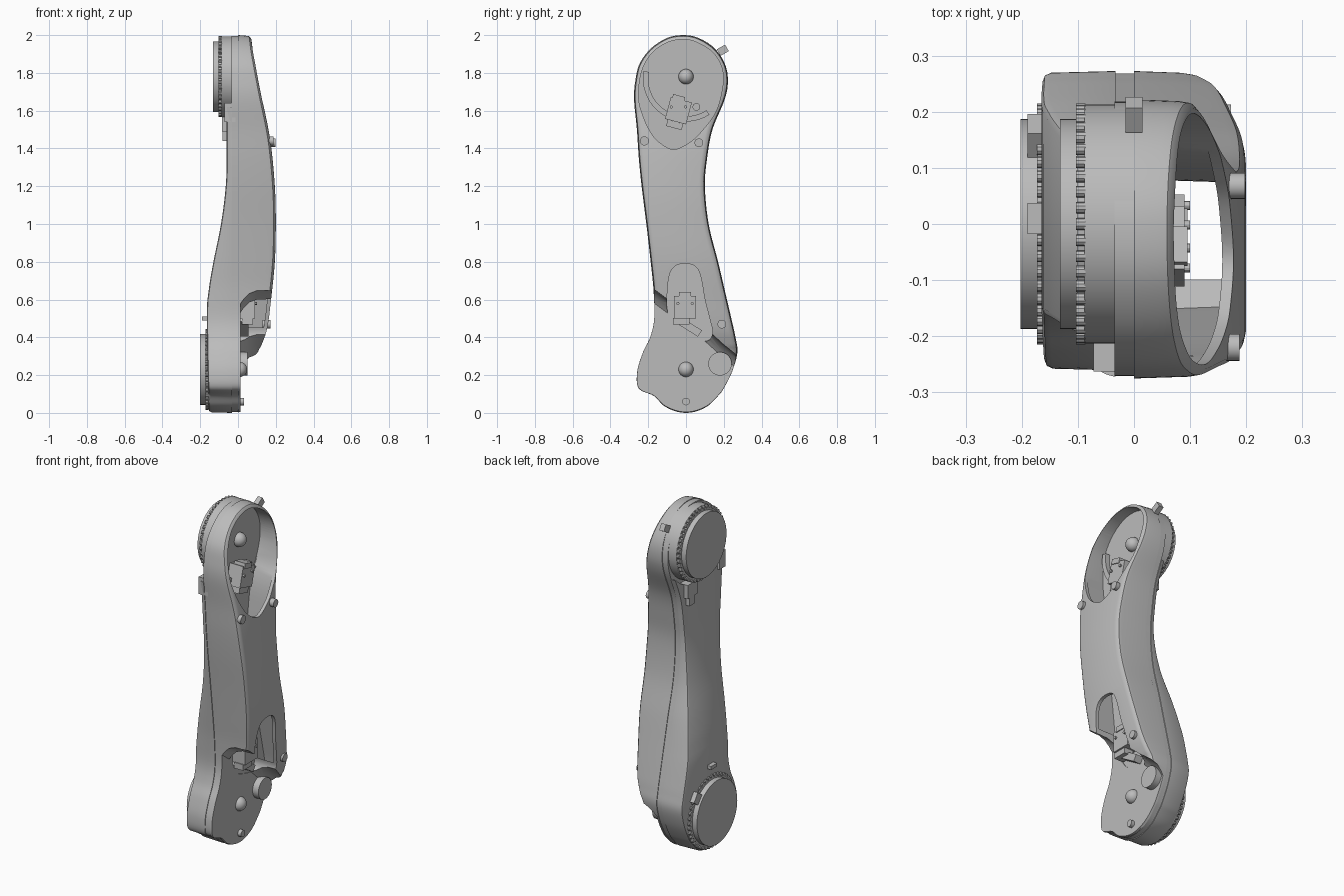
import bpy, bmesh, math
from mathutils import Matrix, Vector

cube = bpy.data.objects.get("Cube")
if cube:
    bpy.data.objects.remove(cube, do_unlink=True)

grey = bpy.data.materials.new("machine grey")
grey.use_nodes = True
grey.diffuse_color = (0.5, 0.5, 0.5, 1)
grey.node_tree.nodes["Principled BSDF"].inputs["Base Color"].default_value = (0.5, 0.5, 0.5, 1)


def finish(name, bm):
    bmesh.ops.recalc_face_normals(bm, faces=bm.faces)
    mesh = bpy.data.meshes.new(name)
    bm.to_mesh(mesh)
    bm.free()
    ob = bpy.data.objects.new(name, mesh)
    bpy.context.collection.objects.link(ob)
    mesh.materials.append(grey)
    return ob


def spline(keys, first, last, steps=6):
    """Smooth curve through the keys, with one extra key beyond each end."""
    k = [Vector(p) for p in [first, *keys, last]]
    out = []
    for a, b, c, d in zip(k, k[1:], k[2:], k[3:]):
        for i in range(steps):
            t = i / steps
            out.append(b + (c - a) * (t / 2) + (a * 2 - b * 5 + c * 4 - d) * (t * t / 2)
                       + (b * 3 - a - c * 3 + d) * (t ** 3 / 2))
    return out + [k[-2]]


def height_curve(keys):
    pts = spline(keys, keys[0], keys[-1])

    def value(z):
        for a, b in zip(pts, pts[1:]):
            if z <= b[0]:
                t = (z - a[0]) / max(b[0] - a[0], 1e-6)
                return a[1] + (b[1] - a[1]) * max(t, 0)
        return pts[-1][1]
    return value


def slab(name, keys, rings):
    """Outline given by (z, near y, far y); rings are (x by height, inset)."""
    swap = lambda p: (p[0], p[2], p[1])
    rows = spline(keys, swap(keys[1]), swap(keys[-2]))
    n = len(rows) - 1
    loop = [Vector((r[1], r[0])) for r in rows]
    loop += [Vector((r[2], r[0])) for r in rows[n - 1:0:-1]]
    m = len(loop)
    bm = bmesh.new()
    made = []
    for xfun, inset in rings:
        ring = []
        for i, p in enumerate(loop):
            d = (loop[(i + 1) % m] - loop[i - 1]).normalized()
            q = p + Vector((-d.y, d.x)) * inset
            ring.append(bm.verts.new((xfun(q.y), q.x, q.y)))
        made.append(ring)
    for a, b in zip(made, made[1:]):
        for i in range(m):
            j = (i + 1) % m
            bm.faces.new((a[i], a[j], b[j], b[i]))
    for ring in (made[0], made[-1]):
        for i in range(n):
            f = [ring[i], ring[i + 1], ring[(m - i - 1) % m], ring[(m - i) % m]]
            bm.faces.new(list(dict.fromkeys(f)))
    return finish(name, bm)


def prism(name, pts, rings):
    """Polygon in y, z carried along x; rings are (x, rise)."""
    bm = bmesh.new()
    made = [[bm.verts.new((x, y, z + rise)) for y, z in pts] for x, rise in rings]
    for a, b in zip(made, made[1:]):
        for i in range(len(pts)):
            j = (i + 1) % len(pts)
            bm.faces.new((a[i], a[j], b[j], b[i]))
    bm.faces.new(made[0])
    bm.faces.new(made[-1])
    return finish(name, bm)


def disc(name, x0, x1, y, z, r, top=None, segs=64):
    bm = bmesh.new()
    place = Matrix.Translation(((x0 + x1) / 2, y, z)) @ Matrix.Rotation(math.pi / 2, 4, "Y")
    bmesh.ops.create_cone(bm, cap_ends=True, segments=segs, radius1=r,
                          radius2=top or r, depth=x1 - x0, matrix=place)
    return finish(name, bm)


def box(name, pos, size, tilt=0):
    bm = bmesh.new()
    place = (Matrix.Translation(pos) @ Matrix.Rotation(math.radians(tilt), 4, "X")
             @ Matrix.Diagonal((*size, 1)))
    bmesh.ops.create_cube(bm, size=1, matrix=place)
    return finish(name, bm)


def cut(ob, *cutters):
    for c in cutters:
        mod = ob.modifiers.new("cut", "BOOLEAN")
        mod.operation, mod.solver, mod.object = "DIFFERENCE", "EXACT", c
    bpy.context.view_layer.update()
    deps = bpy.context.evaluated_depsgraph_get()
    mesh = bpy.data.meshes.new_from_object(ob.evaluated_get(deps), depsgraph=deps)
    ob.modifiers.clear()
    ob.data = mesh
    for c in cutters:
        bpy.data.objects.remove(c, do_unlink=True)


flat = lambda x: (lambda z: x)
outline = [(2, -.015, -.015), (1.985, -.1, .065), (1.93, -.185, .15), (1.85, -.245, .205),
           (1.76, -.268, .222), (1.66, -.275, .205), (1.5, -.26, .14), (1.35, -.25, .112),
           (1.2, -.235, .1), (1, -.21, .12), (.8, -.187, .17), (.65, -.172, .205),
           (.5, -.168, .24), (.4, -.19, .262), (.32, -.228, .272), (.22, -.258, .245),
           (.13, -.25, .2), (.09, -.17, .17), (.04, -.12, .12), (.01, -.06, .06), (0, 0, 0)]
face = height_curve([(0, .03), (.3, .1), (.36, .125), (.45, .155), (.6, .175), (.8, .195),
                     (1, .2), (1.2, .195), (1.45, .17), (1.7, .12), (1.9, .083), (2, .07)])
back = height_curve([(0, -.155), (.5, -.165), (.65, -.155), (.8, -.13), (1, -.09),
                     (1.2, -.065), (1.4, -.06), (2, -.065)])

# Hollow front shell with a teardrop opening, an arch and a diagonal cutaway
r = .03
shell = slab("front_shell", outline, [
    (flat(0), 0), (lambda z: face(z) - r, .003), (lambda z: face(z) - r * .4, r * .2),
    (lambda z: face(z) - r * .1, r * .55), (face, r)])
cavity = slab("cavity_cutter", outline, [(flat(-.01), .02), (lambda z: face(z) - .02, .026)])
slope = [(-.4, -.2), (-.4, .7), (-.16, .645), (-.1, .6), (0, .52), (.1, .45), (.2, .36),
         (.27, .305), (.4, .25), (.4, -.2)]
cut(cavity, prism("wall_keeper", slope, [(-.1, .035), (.4, .035)]))
diagonal = prism("diagonal_cutter", slope,
                 [(.012, -.07), (.03, -.045), (.06, -.015), (.1, 0), (.4, .01)])
opening = slab("opening_cutter", [
    (1.978, -.015, -.015), (1.96, -.1, .06), (1.91, -.175, .14), (1.84, -.222, .185),
    (1.76, -.245, .197), (1.66, -.25, .18), (1.58, -.23, .15), (1.5, -.195, .09),
    (1.44, -.15, .03), (1.395, -.065, -.065)], [(flat(.006), 0), (flat(.4), 0)])
arch = slab("arch_cutter", [
    (.79, -.005, -.005), (.775, -.06, .05), (.72, -.09, .078), (.6, -.1, .1),
    (.5, -.09, .125), (.42, -.03, .14), (.38, .1, .1)], [(flat(.008), 0), (flat(.4), 0)])
cut(shell, cavity, diagonal, opening, arch)

# Middle plate and rear cover, hollowed around the upper drum
slab("middle_plate", outline, [(flat(-.035), .004), (flat(.003), .004)])
cover = slab("rear_cover", outline, [
    (flat(-.033), 0), (lambda z: back(z) + .015, .003),
    (lambda z: back(z) + .004, .008), (back, .018)])
cut(cover, prism("drum_cutter", [(.245 * math.cos(a * math.pi / 32), 1.79 + .245 * math.sin(a * math.pi / 32))
                                 for a in range(64)], [(-.3, 0), (.1, 0)]),
    box("top_cutter", (-.1, 0, 1.92), (.3, 1, .6)))

# Joint drums with toothed rings and end discs
for label, x, z in (("upper", -.1, 1.78), ("lower", -.17, .23)):
    disc(label + "_drum", x + .012, 0, 0, z, .213)
    disc(label + "_ring", x - .002, x + .014, 0, z, .198)
    disc(label + "_end_disc", x - .032, x, 0, z, .187)
    for i in range(44):
        a = math.tau * i / 44
        disc(label + "_tooth", x - .003, x + .014, .204 * math.cos(a),
             z + .204 * math.sin(a), .0105, segs=10)

    # Rounded button on the joint axis
    bm = bmesh.new()
    bmesh.ops.create_uvsphere(bm, u_segments=32, v_segments=16, radius=.04,
                              matrix=Matrix.Translation((.008, 0, z)))
    finish(label + "_button", bm)

# Screws and posts on the front
for x, y, z, rad in ((.17, -.22, 1.44, .024), (.18, .068, 1.43, .023),
                     (.155, .19, .47, .023), (.015, 0, .06, .02)):
    disc("screw", x - .025, x + .018, y, z, rad, segs=24)
disc("round_post", 0, .05, .18, .26, .062)
disc("cable_post", 0, .04, .055, 1.62, .02, segs=24)

# Curved ridge inside the upper opening
arc = [math.radians(170 + 7 * i) for i in range(20)]
prism("curved_ridge", [(.2 * math.cos(a), 1.77 + .2 * math.sin(a)) for a in arc]
      + [(.228 * math.cos(a), 1.77 + .228 * math.sin(a)) for a in reversed(arc)],
      [(0, 0), (.03, 0)])

# Cable connectors
for label, y, z, tilt in (("upper", -.04, 1.6, -15), ("lower", -.005, .56, 0)):
    box(label + "_connector", (.045, y, z), (.09, .115, .12), tilt)
    box(label + "_connector_cap", (.06, y, z + .065), (.07, .065, .03), tilt)
    box(label + "_connector_foot", (.05, y - .02, z - .075), (.06, .085, .035), tilt)
    for side in (-1, 1):
        disc(label + "_connector_pin", .085, .1, y + side * .038, z + .02, .008, segs=12)
box("lower_link_bar", (.03, .01, .46), (.05, .15, .04), -32)

# Clips around the edges
box("top_stop", (0, .195, 1.92), (.03, .05, .04), 30)
box("front_clip", (-.042, -.235, 1.59), (.06, .055, .1))
box("rear_clip", (-.055, .06, 1.53), (.06, .09, .08))
box("rear_clip_neck", (-.06, .06, 1.47), (.045, .05, .06))
box("lower_clip", (-.172, .15, .36), (.035, .07, .06), 35)
box("cable_tab", (-.175, .01, .5), (.03, .055, .02))

# Smooth shading with crisp edges
for ob in bpy.context.collection.objects:
    ob.select_set(ob.type == "MESH" and grey.name in ob.data.materials)
bpy.context.view_layer.objects.active = shell
bpy.ops.object.shade_smooth_by_angle(angle=math.radians(30))
